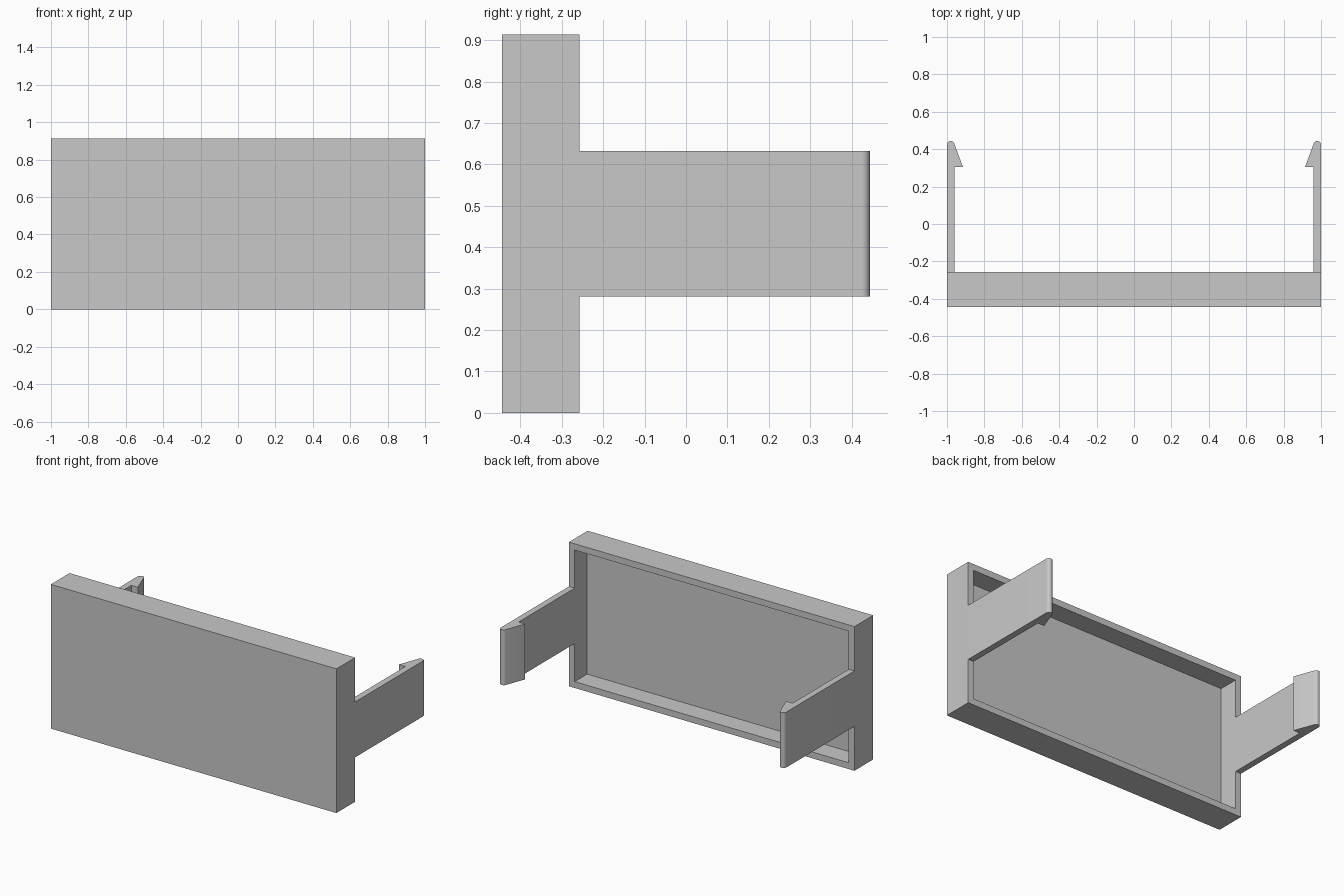
import bpy, bmesh
from math import cos, sin, radians

if "Cube" in bpy.data.objects:
    bpy.data.objects.remove(bpy.data.objects["Cube"], do_unlink=True)

HEIGHT, FRONT, REAR, TIP = 0.913, -0.444, -0.257, 0.444
WALL, FLOOR = 0.04, 0.062
CLIP_BOTTOM, CLIP_TOP = 0.281, 0.632
COLOUR = (0.58, 0.58, 0.58, 1)

grey = bpy.data.materials.new("plain grey")
grey.use_nodes = True
grey.diffuse_color = COLOUR
grey.node_tree.nodes["Principled BSDF"].inputs["Base Color"].default_value = COLOUR


def finish(name, bm):
    bmesh.ops.recalc_face_normals(bm, faces=bm.faces)
    mesh = bpy.data.meshes.new(name)
    bm.to_mesh(mesh)
    bm.free()
    mesh.materials.append(grey)
    obj = bpy.data.objects.new(name, mesh)
    bpy.context.collection.objects.link(obj)
    return obj


# Shallow tray, open at the back: inset the rear face and push it in
bm = bmesh.new()
bmesh.ops.create_cube(bm, size=1)
for v in bm.verts:
    v.co.x *= 2
    v.co.y = FRONT if v.co.y < 0 else REAR
    v.co.z = (v.co.z + 0.5) * HEIGHT
rear = max(bm.faces, key=lambda f: f.calc_center_median().y)
bmesh.ops.inset_region(bm, faces=[rear], thickness=WALL, use_even_offset=True)
floor = bmesh.ops.extrude_face_region(bm, geom=[rear])["geom"]
if rear.is_valid:
    bmesh.ops.delete(bm, geom=[rear], context="FACES_ONLY")
for v in floor:
    if isinstance(v, bmesh.types.BMVert):
        v.co.y = FRONT + FLOOR
finish("tray_panel", bm)

# Clip outline seen from above: straight arm, rounded tip, inward barb
radius = WALL / 2
tip = [(1 - radius + radius * cos(radians(a)), TIP - radius + radius * sin(radians(a)))
       for a in range(0, 160, 12)]
outline = [(1, REAR)] + tip + [(0.914, 0.304), (1 - WALL, 0.304), (1 - WALL, REAR)]

for side, name in ((1, "left_clip"), (-1, "right_clip")):
    bm = bmesh.new()
    face = bm.faces.new([bm.verts.new((side * x, y, CLIP_BOTTOM)) for x, y in outline])
    top = bmesh.ops.extrude_face_region(bm, geom=[face])["geom"]
    bmesh.ops.translate(bm, vec=(0, 0, CLIP_TOP - CLIP_BOTTOM),
                        verts=[g for g in top if isinstance(g, bmesh.types.BMVert)])
    clip = finish(name, bm)
    # Smooth the rounded tip, keep the other edges sharp
    bpy.ops.object.select_all(action="DESELECT")
    clip.select_set(True)
    bpy.context.view_layer.objects.active = clip
    bpy.ops.object.shade_smooth_by_angle(angle=radians(25))
